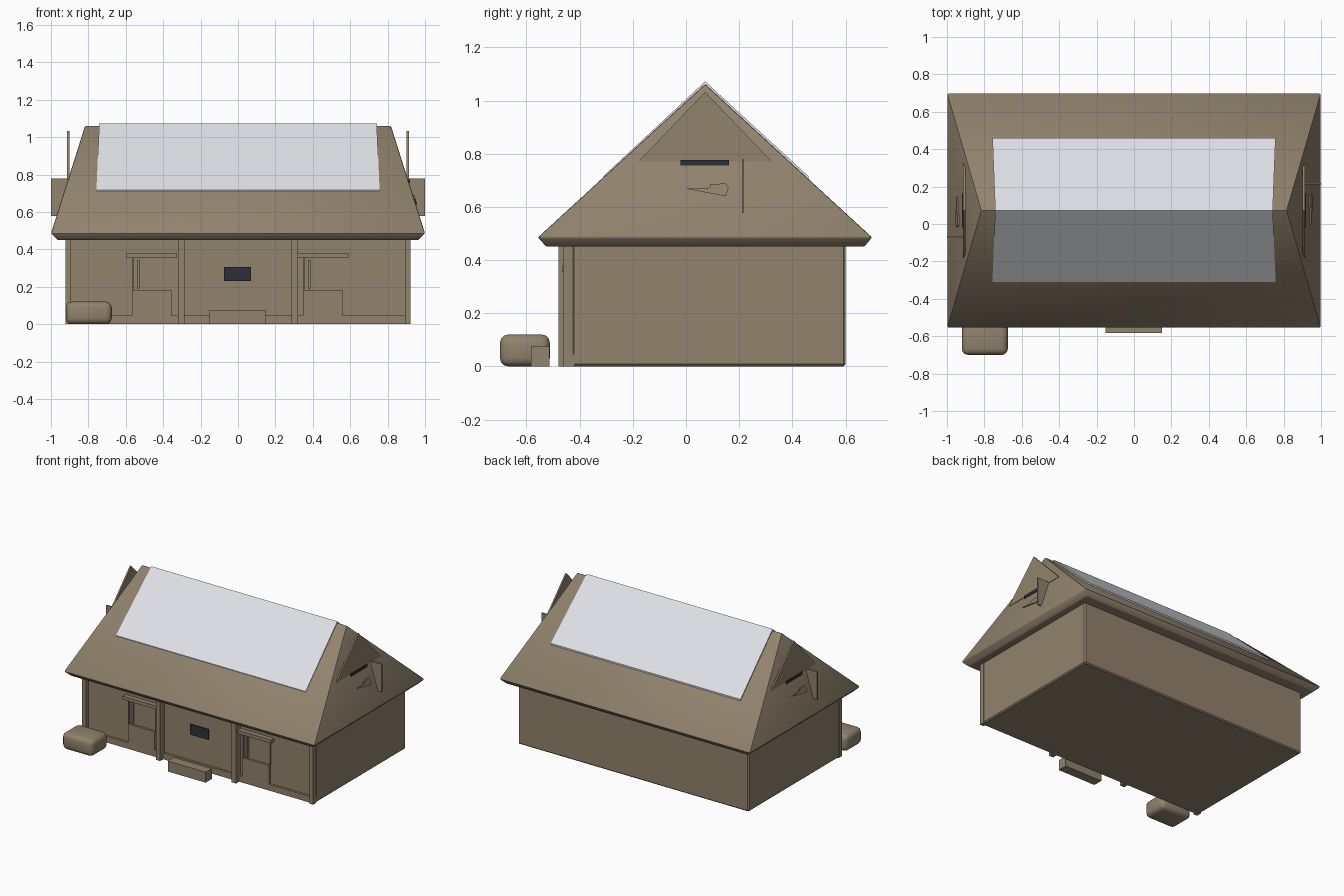
import bpy, bmesh, math

if "Cube" in bpy.data.objects:
    bpy.data.objects.remove(bpy.data.objects["Cube"])

def mat(name, c):
    m = bpy.data.materials.new(name)
    m.diffuse_color = (*c, 1)
    m.use_nodes = True
    m.node_tree.nodes["Principled BSDF"].inputs["Base Color"].default_value = m.diffuse_color
    return m

BROWN = mat("clay_brown", (0.283, 0.223, 0.153))
PALE = mat("pale_grey", (0.74, 0.75, 0.79))
DARK = mat("dark_slate", (0.025, 0.03, 0.04))

def mesh(name, verts, faces, m, bevel=0, seg=2):
    me = bpy.data.meshes.new(name)
    me.from_pydata(verts, [], faces)
    bm = bmesh.new()
    bm.from_mesh(me)
    bmesh.ops.recalc_face_normals(bm, faces=bm.faces)
    if bevel:
        bmesh.ops.bevel(bm, geom=bm.edges[:], offset=bevel, segments=seg,
                        profile=0.5, affect='EDGES')
    bm.to_mesh(me)
    bm.free()
    me.materials.append(m)
    ob = bpy.data.objects.new(name, me)
    bpy.context.collection.objects.link(ob)
    if bevel:
        bpy.ops.object.select_all(action='DESELECT')
        bpy.context.view_layer.objects.active = ob
        ob.select_set(True)
        bpy.ops.object.shade_smooth_by_angle(angle=math.radians(35))
    return ob

BOX = [(0, 1, 3, 2), (4, 6, 7, 5), (0, 4, 5, 1), (2, 3, 7, 6), (0, 2, 6, 4), (1, 5, 7, 3)]

def box(name, x, y, z, m=BROWN, bevel=0, seg=2):
    return mesh(name, [(a, b, c) for a in x for b in y for c in z], BOX, m, bevel, seg)

RY = 0.072  # ridge line

# walls
box("walls", (-0.92, 0.92), (-0.43, 0.6), (0, 0.47), BROWN, 0.008, 1)
box("base_strip", (-0.92, 0.92), (-0.445, -0.42), (0, 0.045))

# hipped roof with a bevelled eave
def ring(x, y0, y1, z):
    return [(-x, y0, z), (x, y0, z), (x, y1, z), (-x, y1, z)]
v = ring(0.965, -0.525, 0.67, 0.45) + ring(1.0, -0.557, 0.70, 0.485)
v += [(-0.817, RY, 1.062), (0.817, RY, 1.062)]
f = [(3, 2, 1, 0)] + [(i, (i + 1) % 4, 4 + (i + 1) % 4, 4 + i) for i in range(4)]
f += [(4, 5, 9, 8), (6, 7, 8, 9), (5, 6, 9), (7, 4, 8)]
mesh("roof", v, f, BROWN, 0.006, 2)

# pale cover laid over the ridge
top = [(-0.31, 0.757, 0.716), (RY, 0.742, 1.072), (0.46, 0.757, 0.716)]
v = [(s * x, y, z - d) for d in (0, 0.02) for y, x, z in top for s in (-1, 1)]
f = [(0, 1, 3, 2), (2, 3, 5, 4), (6, 8, 9, 7), (8, 10, 11, 9),
     (0, 6, 7, 1), (4, 5, 11, 10), (0, 2, 8, 6), (2, 4, 10, 8), (1, 7, 9, 3), (3, 9, 11, 5)]
mesh("ridge_cover", v, f, PALE)

# gable details, the left end is the right end turned half a circle
for side, s in (("right", 1), ("left", -1)):
    def p(x, y, z, s=s):
        return (s * x, RY + s * (y - RY), z)
    def gbox(name, x, y, z, m=BROWN):
        mesh(name + "_" + side, [p(a, b, c) for a in x for b in y for c in z], BOX, m)
    tri = [(-0.18, 0.77), (0.324, 0.77), (RY, 1.032)]
    mesh("gable_triangle_" + side, [p(x, y, z) for x in (0.902, 0.913) for y, z in tri],
         [(0, 1, 2), (5, 4, 3), (0, 3, 4, 1), (1, 4, 5, 2), (2, 5, 3, 0)], BROWN)
    gbox("gable_slot", (0.90, 0.919), (-0.02, 0.162), (0.755, 0.776), DARK)
    gbox("gable_shutter", (0.90, 1.0), (0.21, 0.219), (0.578, 0.778))
    # slanted sliver below the slot
    sl = [(0.0, 0.668), (0.15, 0.64), (0.16, 0.67), (0.15, 0.688), (0.09, 0.685), (0.09, 0.672)]
    n = len(sl)
    mesh("gable_hook_" + side,
         [p(x + (0.66 - z) * 0.3, y, z) for x in (0.92, 0.952) for y, z in sl],
         [tuple(range(n)), tuple(range(2 * n - 1, n - 1, -1))] +
         [(i, n + i, n + (i + 1) % n, (i + 1) % n) for i in range(n)], BROWN)

# front posts
for s in (-1, 1):
    x = sorted((s * 0.285, s * 0.32))
    box("front_post", x, (-0.48, -0.42), (0, 0.46))
    x = sorted((s * 0.892, s * 0.922))
    box("corner_post", x, (-0.46, -0.425), (0, 0.46))

# two doorways, same design shifted along the front
for x0 in (-0.595, 0.32):
    box("door_lintel", (x0, x0 + 0.27), (-0.465, -0.42), (0.355, 0.38))
    box("door_lower_panel", (x0 + 0.03, x0 + 0.24), (-0.445, -0.42), (0.045, 0.18))
    box("door_side_strip", (x0 + 0.055, x0 + 0.068), (-0.445, -0.42), (0.19, 0.342))
    box("door_jamb", (x0 + 0.028, x0 + 0.036), (-0.445, -0.42), (0.045, 0.355))
    box("door_jamb", (x0 + 0.236, x0 + 0.243), (-0.437, -0.42), (0.18, 0.355))

# dark plate on the front wall
box("wall_plate", (-0.075, 0.07), (-0.439, -0.43), (0.232, 0.306), DARK)

# step and rounded bale in front
box("front_step", (-0.152, 0.15), (-0.583, -0.513), (0, 0.075))
box("rounded_bale", (-0.92, -0.675), (-0.70, -0.512), (0.0, 0.12), BROWN, 0.032, 3)
